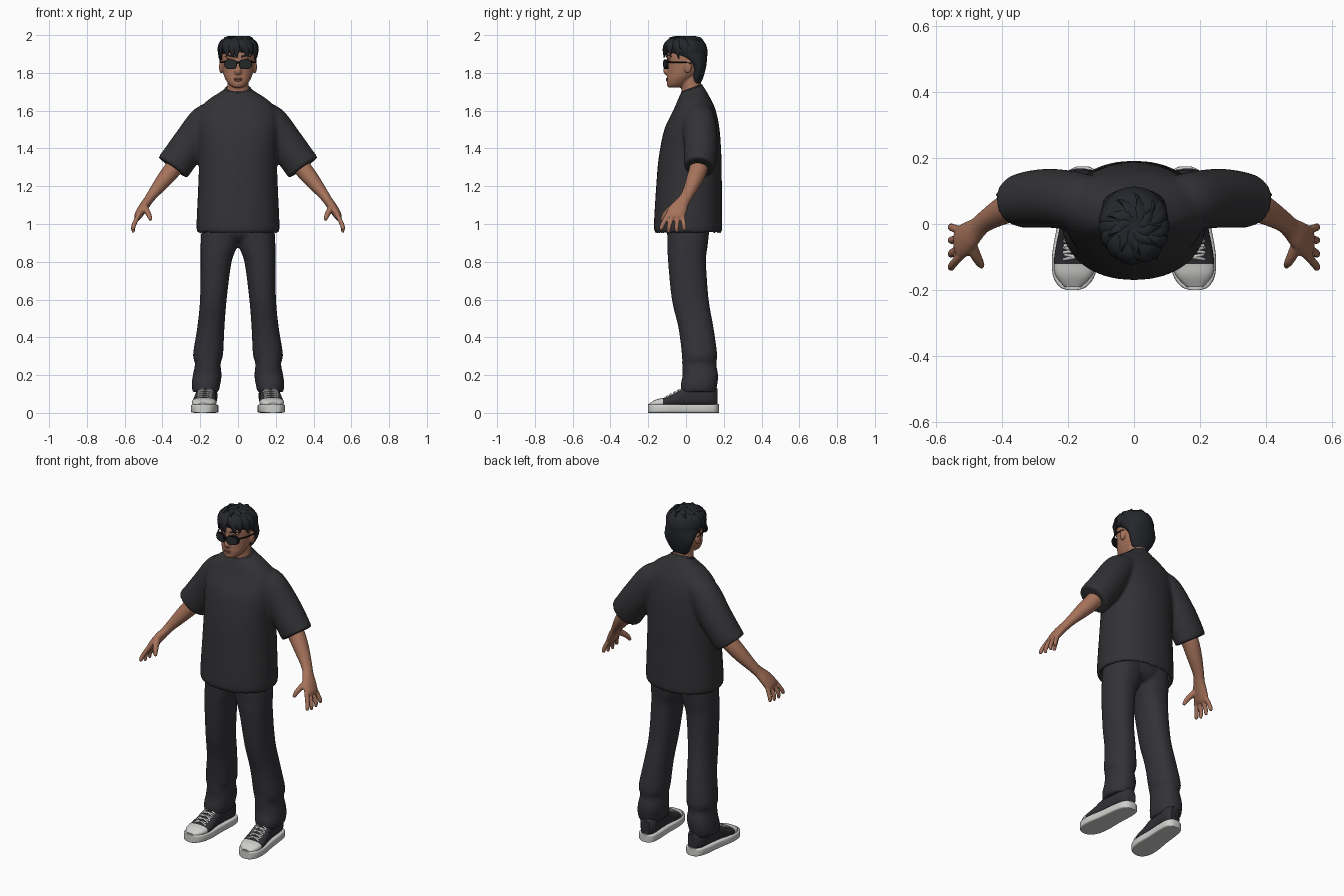
import bpy, bmesh, math, random
from mathutils import Vector

random.seed(4)
cube = bpy.data.objects.get("Cube")
if cube:
    bpy.data.objects.remove(cube)


def material(name, r, g, b):
    m = bpy.data.materials.new(name)
    m.use_nodes = True
    m.diffuse_color = (r, g, b, 1)
    shader = m.node_tree.nodes["Principled BSDF"]
    shader.inputs["Base Color"].default_value = (r, g, b, 1)
    shader.inputs["Roughness"].default_value = 0.8
    return m


SHIRT = material("charcoal cotton", .032, .032, .036)
PANTS = material("charcoal denim", .032, .032, .039)
HAIR = material("black hair", .018, .02, .025)
SKIN = material("tan skin", .38, .17, .105)
LIPS = material("lip", .29, .11, .08)
WHITE = material("white rubber", .62, .62, .61)
CANVAS = material("dark canvas", .03, .03, .036)
FRAME = material("black plastic", .008, .008, .009)
LENS = material("dark lens", .02, .023, .025)


def spline(rows, n=4):
    """Smoothly resample rows of numbers."""
    out, last = [], len(rows) - 1
    for i in range(last):
        quad = [rows[max(0, min(last, i + k))] for k in (-1, 0, 1, 2)]
        for k in range(n):
            t = k / n
            out.append([.5 * (2 * q + (r - p) * t + (2 * p - 5 * q + 4 * r - s) * t * t
                              + (3 * q - p - 3 * r + s) * t ** 3) for p, q, r, s in zip(*quad)])
    return out + [list(rows[last])]


def loft(bm, rings, seg=24, power=1.0):
    """Skin a row of rings, each a centre and two half axes, and cap the ends."""
    def bend(v):
        return math.copysign(abs(v) ** power, v)
    loops = []
    for c, u, v in rings:
        angles = [math.tau * k / seg for k in range(seg)]
        loops.append([bm.verts.new(Vector(c) + Vector(u) * bend(math.cos(a)) + Vector(v) * bend(math.sin(a)))
                      for a in angles])
    for lo, hi in zip(loops, loops[1:]):
        for k in range(seg):
            j = (k + 1) % seg
            bm.faces.new((lo[k], lo[j], hi[j], hi[k]))
    bm.faces.new(loops[0])
    bm.faces.new(loops[-1])


def stack(bm, rows, power=1.0, n=4):
    """Level rings from rows of z, x0, x1, y0, y1, tilt."""
    loft(bm, [(((a + b) / 2, (c + d) / 2, z), ((b - a) / 2, 0, 0), (0, (d - c) / 2, tilt))
              for z, a, b, c, d, tilt in spline(rows, n)], 32, power)


def centred(rows):
    return [(z, -h, h, a, b, 0) for z, h, a, b in rows]


def tube(bm, rows, ref=(0, 1, 0), seg=12, n=4):
    """Rings square to a path of x, y, z, half width along ref, half depth."""
    rows = spline(rows, n)
    pts = [Vector(r[:3]) for r in rows]
    rings = []
    for i, r in enumerate(rows):
        t = (pts[min(i + 1, len(pts) - 1)] - pts[max(i - 1, 0)]).normalized()
        u = Vector(ref)
        u = (u - t * u.dot(t)).normalized()
        rings.append((pts[i], u * r[3], t.cross(u) * r[4]))
    loft(bm, rings, seg)


def ball(bm, centre, size):
    made = bmesh.ops.create_uvsphere(bm, u_segments=16, v_segments=10, radius=1)["verts"]
    bmesh.ops.scale(bm, vec=size, verts=made)
    bmesh.ops.translate(bm, vec=centre, verts=made)


def finish(name, bm, mats, mirror=False, voxel=0, smooth=4, rule=None):
    bmesh.ops.recalc_face_normals(bm, faces=bm.faces[:])
    if rule:
        for f in bm.faces:
            f.material_index = rule(f.calc_center_median())
    mesh = bpy.data.meshes.new(name)
    bm.to_mesh(mesh)
    bm.free()
    for m in mats:
        mesh.materials.append(m)
    ob = bpy.data.objects.new(name, mesh)
    bpy.context.collection.objects.link(ob)
    bpy.ops.object.select_all(action='DESELECT')
    ob.select_set(True)
    bpy.context.view_layer.objects.active = ob
    bpy.ops.object.shade_smooth_by_angle(angle=math.radians(50))
    if mirror:
        ob.modifiers.new("Mirror", 'MIRROR').use_mirror_merge = False
    if voxel:
        fuse = ob.modifiers.new("Fuse", 'REMESH')
        fuse.mode, fuse.voxel_size, fuse.use_smooth_shade = 'VOXEL', voxel, True
        soft = ob.modifiers.new("Soften", 'SMOOTH')
        soft.factor, soft.iterations = .5, smooth
    return ob


# Shirt: body with an open hem, and two wide sleeves
bm = bmesh.new()
body = centred([(1.03, .19, -.14, .165), (.958, .2, -.15, .175), (.955, .215, -.165, .188),
                (1.0, .22, -.17, .192), (1.2, .211, -.158, .19), (1.35, .207, -.145, .188),
                (1.5, .215, -.115, .178), (1.6, .207, -.068, .158), (1.66, .155, -.042, .132)])
body += [(1.70, -.09, .09, -.03, .103, .012), (1.722, -.062, .062, -.022, .083, .02)]
stack(bm, body, .92)
for s in (1, -1):
    tube(bm, [(s * .1, .06, 1.6, .07, .05), (s * .165, .068, 1.55, .088, .088),
              (s * .25, .078, 1.432, .09, .094), (s * .31, .075, 1.348, .087, .094),
              (s * .346, .07, 1.298, .081, .095)], seg=28)
finish("shirt", bm, [SHIRT], voxel=.01, smooth=5)
bpy.ops.mesh.primitive_torus_add(major_radius=.064, minor_radius=.007, major_segments=36,
                                 minor_segments=8, location=(0, .031, 1.714), rotation=(.36, 0, 0))
collar = bpy.context.object
collar.name = "shirt_collar"
collar.scale = (1, .86, 1)
collar.data.materials.append(SHIRT)
bpy.ops.object.shade_smooth()

# Trousers: one leg mirrored, joined by the hips
bm = bmesh.new()
leg = [(1.02, -.01, .185, -.1, .13), (.95, -.01, .195, -.1, .122), (.88, .004, .198, -.098, .114),
       (.8, .034, .198, -.095, .106), (.6, .06, .201, -.075, .12), (.45, .072, .216, -.04, .146),
       (.31, .079, .238, -.022, .165), (.26, .092, .228, -.02, .16), (.2, .087, .239, -.018, .17),
       (.15, .094, .245, -.028, .166), (.11, .103, .24, -.028, .156)]
stack(bm, [r + (0,) for r in leg], .88)
stack(bm, centred([(1.02, .18, -.1, .13), (.95, .17, -.1, .122), (.91, .1, -.07, .09)]), .9)
finish("trousers", bm, [PANTS], mirror=True, voxel=.01, smooth=3)

# Arms and hands
bm = bmesh.new()
tube(bm, [(.25, .075, 1.42, .05, .05), (.33, .07, 1.31, .05, .048), (.39, .045, 1.235, .044, .042),
          (.45, .01, 1.16, .033, .029), (.475, -.012, 1.125, .034, .025), (.5, -.035, 1.09, .045, .025),
          (.525, -.055, 1.05, .051, .022), (.535, -.06, 1.03, .045, .016)], seg=20)
for spread, tip in ((-.038, .968), (-.013, .955), (.013, .956), (.038, .966)):
    tube(bm, [(.525, spread - .058, 1.05, .013, .013), (.547, spread * 1.4 - .066, 1.005, .0125, .0125),
              (.555, spread * 1.6 - .07, .98, .0115, .0115), (.553, spread * 1.7 - .071, tip, .008, .008)])
tube(bm, [(.5, -.05, 1.1, .02, .018), (.483, -.09, 1.07, .018, .016),
          (.47, -.115, 1.045, .014, .014), (.462, -.128, 1.02, .009, .009)])
finish("arms_and_hands", bm, [SKIN], mirror=True, voxel=.005, smooth=3)

# Head, neck, nose and ears
bm = bmesh.new()
stack(bm, centred([(1.722, .024, -.092, -.03), (1.735, .045, -.101, .0), (1.765, .066, -.102, .03),
                   (1.80, .079, -.1, .07), (1.85, .087, -.099, .09), (1.9, .088, -.1, .095),
                   (1.95, .075, -.075, .08), (1.98, .04, -.04, .045)]), .94)
stack(bm, centred([(1.66, .075, -.025, .095), (1.71, .06, -.024, .085),
                   (1.75, .055, -.03, .08), (1.8, .055, -.03, .08)]))
tube(bm, [(0, -.092, 1.865, .01, .01), (0, -.1, 1.835, .012, .012),
          (0, -.107, 1.808, .019, .014), (0, -.098, 1.793, .014, .008)], (1, 0, 0))
for s in (1, -1):
    ball(bm, (s * .089, .01, 1.832), (.012, .021, .034))
    ball(bm, (s * .036, -.085, 1.884), (.03, .017, .01))
finish("head", bm, [SKIN], voxel=.005, smooth=3)

bm = bmesh.new()
ball(bm, (0, -.1, 1.769), (.025, .006, .005))
ball(bm, (0, -.1, 1.761), (.021, .007, .006))
finish("lips", bm, [LIPS])
bm = bmesh.new()
tube(bm, [(.016, -.103, 1.885, .004, .003), (.04, -.098, 1.892, .006, .004),
          (.066, -.078, 1.886, .003, .003)], (0, 0, 1))
finish("eyebrows", bm, [HAIR], mirror=True)

# Hair: a close cap, swept fringe locks and top locks
bm = bmesh.new()
stack(bm, centred([(1.745, .045, .025, .078), (1.78, .069, .028, .093), (1.83, .09, .027, .106),
                   (1.87, .098, -.02, .111), (1.9, .102, -.085, .113), (1.925, .104, -.106, .113),
                   (1.96, .092, -.1, .1), (1.98, .068, -.074, .075), (1.99, .035, -.04, .04)]))
finish("hair_cap", bm, [HAIR])


def lock(bm, angle, twist, path):
    rows = []
    for i, (radius, z, width) in enumerate(path):
        a = angle + twist * i
        rows.append((math.sin(a) * radius * .93, -.004 - math.cos(a) * radius * 1.04, z, width, width * .5))
    tube(bm, rows, (math.cos(angle), math.sin(angle), 0), 8)


bm = bmesh.new()
for i in range(15):
    angle = math.radians(-112 + 16 * i)
    drop = random.uniform(1.878, 1.905) - .015 * abs(math.sin(angle))
    lock(bm, angle, random.uniform(.06, .2),
         [(.045, 1.982, .016), (.085, 1.966, .024), (.105, 1.932, .021), (.108, drop, .003)])
for i in range(9):
    lock(bm, math.tau * i / 9, .4, [(.01, 1.986, .014), (.04, 1.985, .021),
                                    (.072, 1.972, .019), (.1, 1.945 + random.uniform(-.01, .01), .003)])
finish("hair_locks", bm, [HAIR])

# Sunglasses
for name, mat, w, h, y0, y1 in (("glasses_rims", FRAME, .034, .026, -.112, -.1),
                                ("glasses_lenses", LENS, .029, .021, -.114, -.11)):
    bm = bmesh.new()
    loft(bm, [((.039, y, 1.846), (w, w * .25, 0), (0, 0, h)) for y in (y0, y1)], 28, .7)
    if mat == FRAME:
        tube(bm, [(-.012, -.112, 1.855, .004, .004), (.012, -.112, 1.855, .004, .004)], (0, 0, 1))
        tube(bm, [(.068, -.098, 1.857, .005, .004), (.09, -.05, 1.857, .004, .003),
                  (.095, -.01, 1.857, .004, .003), (.095, .025, 1.85, .004, .003)], (0, 0, 1))
    finish(name, bm, [mat], mirror=True)


# Shoes: sole, upper with a pale toe cap, and laces
def along(bm, rows, power):
    loft(bm, [((.17 - .08 * y, y, (lo + hi) / 2), (w, 0, 0), (0, 0, (hi - lo) / 2))
              for y, w, lo, hi in spline(rows)], 32, power)


bm = bmesh.new()
along(bm, [(y, w, 0, .046) for y, w in ((-.2, .018), (-.19, .042), (-.155, .064), (-.09, .071),
                                        (0, .063), (.1, .059), (.155, .048), (.174, .02))], .3)
finish("shoe_soles", bm, [WHITE], mirror=True)
bm = bmesh.new()
along(bm, [(-.192, .025, .03, .052), (-.155, .056, .03, .072), (-.11, .064, .03, .082),
           (-.06, .061, .03, .104), (-.02, .056, .03, .13), (.05, .052, .03, .15),
           (.13, .05, .03, .15), (.166, .028, .03, .13)], .8)
finish("shoe_uppers", bm, [CANVAS, WHITE], mirror=True, rule=lambda c: int(c.y < -.118))
bm = bmesh.new()
for i in range(5):
    y = -.1 + .02 * i
    x, z = .17 - .08 * y, .087 + (y + .1) * .53
    for s in (1, -1):
        tube(bm, [(x - s * .038, y - .006, z - .011, .005, .004), (x, y, z + .002, .005, .004),
                  (x + s * .038, y + .01, z - .006, .005, .004)], seg=8)
finish("shoe_laces", bm, [WHITE], mirror=True)
